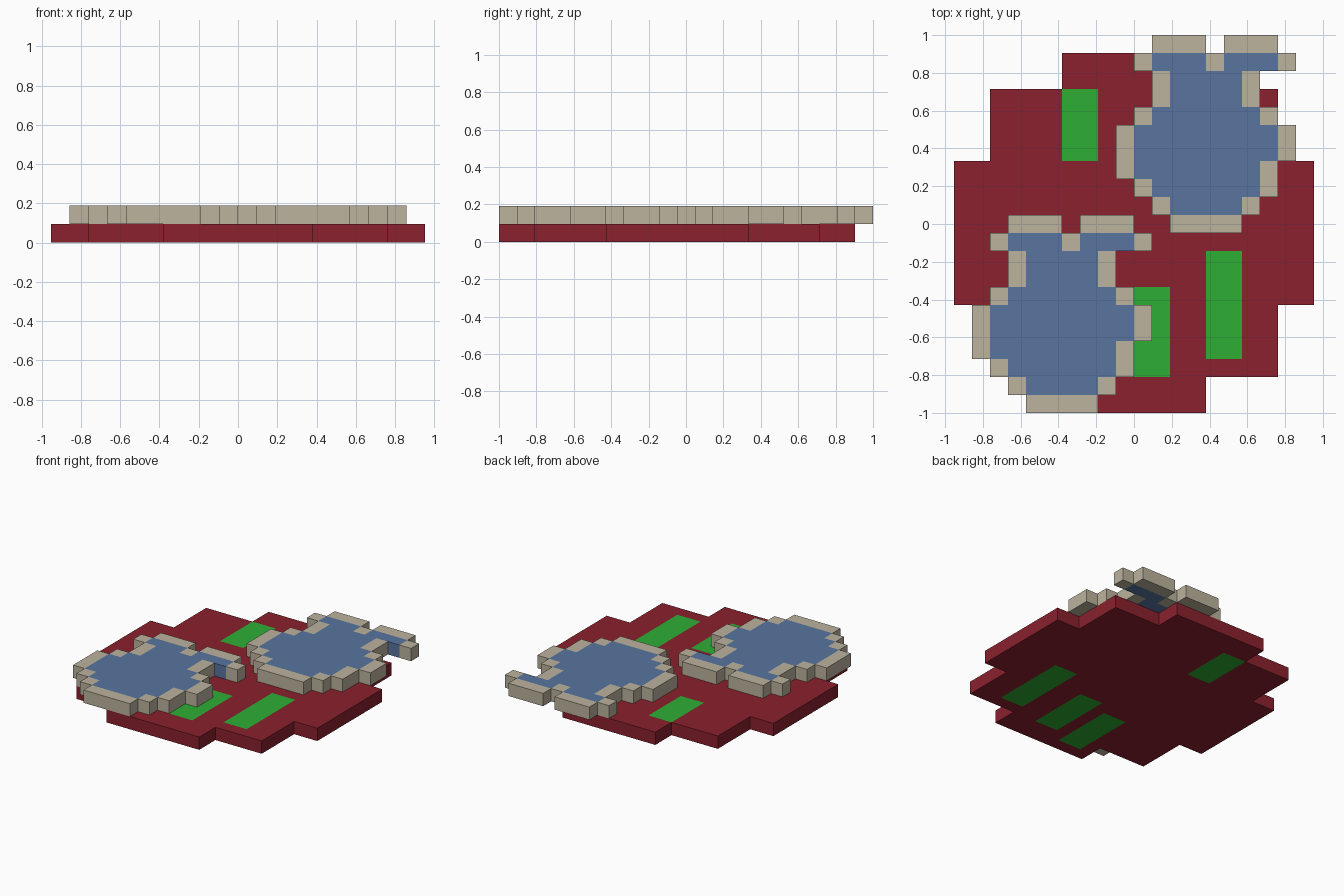
import bpy, bmesh, math
from mathutils import Vector

if "Cube" in bpy.data.objects:
    bpy.data.objects.remove(bpy.data.objects["Cube"])

U = 2 / 21  # block size


def material(name, rgb):
    m = bpy.data.materials.new(name)
    m.diffuse_color = (*rgb, 1)
    m.use_nodes = True
    m.node_tree.nodes["Principled BSDF"].inputs["Base Color"].default_value = m.diffuse_color
    return m


MATS = {
    'R': material("dark red", (0.254, 0.0152, 0.0265)),
    'G': material("green", (0.027, 0.423, 0.034)),
    'B': material("slate blue", (0.098, 0.178, 0.352)),
    'T': material("tan", (0.503, 0.451, 0.342)),
}

# Round base: three overlapping rectangles, with green patches cut into it
base = {}
for x0, y0, x1, y1 in [(6, 0, 14, 20), (2, 2, 18, 18), (0, 6, 20, 14)]:
    base.update({(x, y, 0): 'R' for x in range(x0, x1) for y in range(y0, y1)})
for x0, y0, x1, y1 in [(6, 14, 8, 18), (10, 2, 12, 7), (14, 3, 16, 9), (7, 1, 9, 6)]:
    base.update({(x, y, 0): 'G' for x in range(x0, x1) for y in range(y0, y1)})

# Raised piece: blue body with tan rim, rows from front to back
ROWS = [
    "...TTTT...",
    "..TBBBBT..",
    ".TBBBBBBT.",
    "TBBBBBBBT.",
    "TBBBBBBBBT",
    "TBBBBBBBBT",
    ".TBBBBBBT.",
    "..TBBBBT..",
    "..TBBBBT..",
    ".TBBBTBBBT",
    "..TTT.TTT.",
]


def piece(ox, oy):
    return {(ox + i, oy + j, 1): c for j, row in enumerate(ROWS)
            for i, c in enumerate(row) if c != '.'}


parts = {
    "base_plate": base,
    "front_raised_piece": piece(1, 0),
    "back_raised_piece": piece(9, 10),
}
solid = set().union(*parts.values())


def build(name, cells):
    """Make the outer faces of a set of blocks, then merge flat areas."""
    keys = sorted(set(cells.values()))
    bm = bmesh.new()
    for cell, key in cells.items():
        for axis in range(3):
            for s in (0, 1):
                n = list(cell)
                n[axis] += 1 if s else -1
                if tuple(n) in solid:
                    continue
                a, b = (axis + 1) % 3, (axis + 2) % 3
                vs = []
                for da, db in ((0, 0), (1, 0), (1, 1), (0, 1)):
                    p = list(cell)
                    p[axis] += s
                    p[a] += da
                    p[b] += db
                    vs.append(bm.verts.new(((p[0] - 10) * U, p[1] * U - 1, p[2] * U)))
                f = bm.faces.new(vs if s else vs[::-1])
                f.material_index = keys.index(key)
    bmesh.ops.remove_doubles(bm, verts=bm.verts[:], dist=1e-4)
    bmesh.ops.dissolve_limit(bm, angle_limit=math.radians(1), verts=bm.verts[:],
                             edges=bm.edges[:], delimit={'MATERIAL'})
    bmesh.ops.triangulate(bm, faces=[f for f in bm.faces if len(f.verts) > 4])
    me = bpy.data.meshes.new(name)
    bm.to_mesh(me)
    bm.free()
    for k in keys:
        me.materials.append(MATS[k])
    bpy.context.collection.objects.link(bpy.data.objects.new(name, me))


for part_name, part_cells in parts.items():
    build(part_name, part_cells)
